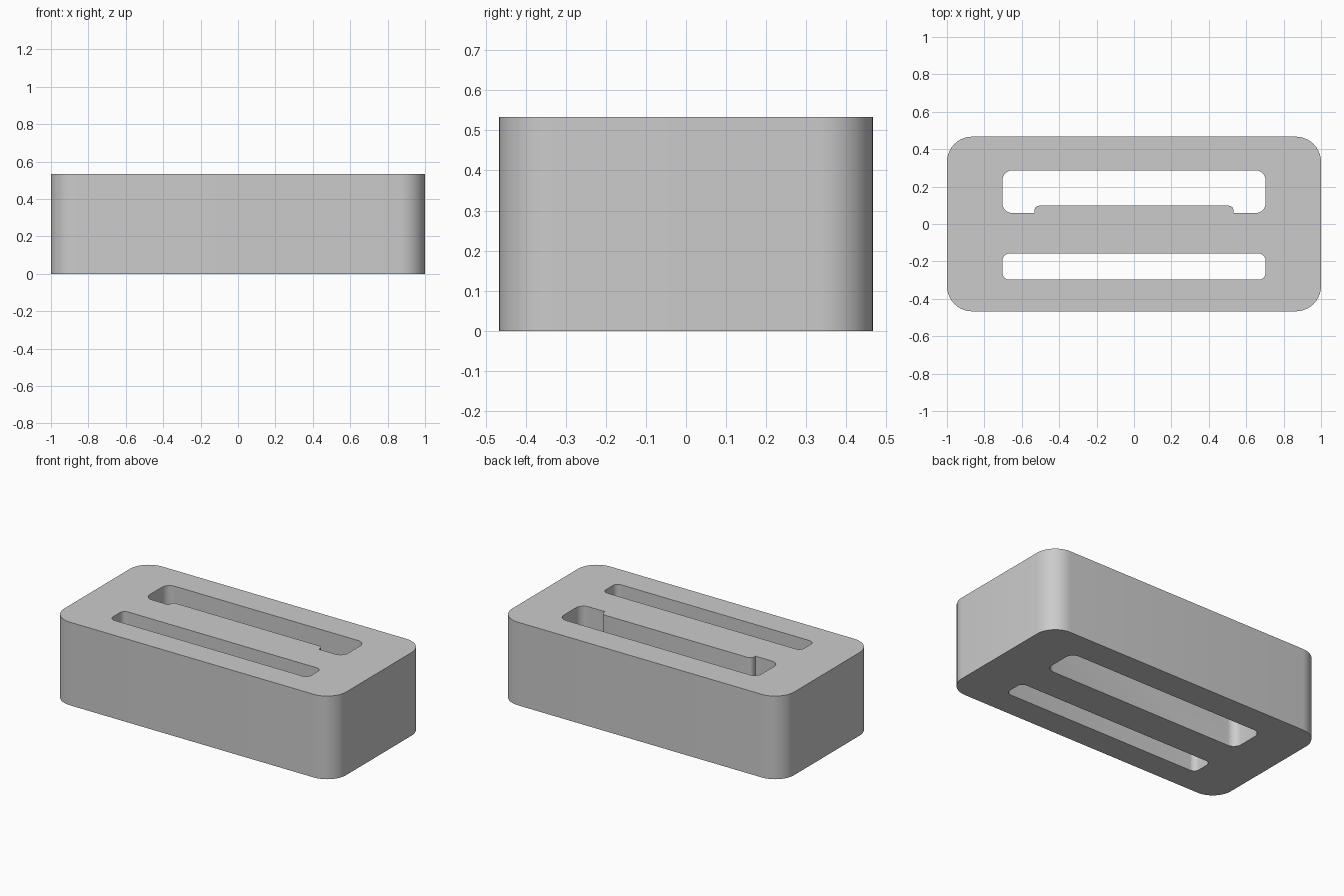
import bpy
import bmesh
import math

default_cube = bpy.data.objects.get("Cube")
if default_cube:
    bpy.data.objects.remove(default_cube, do_unlink=True)

HEIGHT = 0.533

grey = bpy.data.materials.new("plain grey")
grey.use_nodes = True
grey.diffuse_color = (0.6, 0.6, 0.6, 1)
grey.node_tree.nodes["Principled BSDF"].inputs["Base Color"].default_value = (0.6, 0.6, 0.6, 1)


def rounded_block(name, half_x, y0, y1, z0, z1, radius, segments=8):
    """Upright prism with a rounded rectangle as its outline."""
    bm = bmesh.new()
    outline = []
    corners = ((half_x, y1), (-half_x, y1), (-half_x, y0), (half_x, y0))
    for quarter, (cx, cy) in enumerate(corners):
        cx -= math.copysign(radius, cx)
        cy += radius if cy == y0 else -radius
        for i in range(segments + 1):
            a = (quarter + i / segments) * math.pi / 2
            outline.append(bm.verts.new((cx + radius * math.cos(a),
                                         cy + radius * math.sin(a), z0)))
    base = bm.faces.new(outline)
    top = bmesh.ops.extrude_face_region(bm, geom=[base])
    moved = [g for g in top["geom"] if isinstance(g, bmesh.types.BMVert)]
    bmesh.ops.translate(bm, verts=moved, vec=(0, 0, z1 - z0))
    bmesh.ops.recalc_face_normals(bm, faces=bm.faces)
    mesh = bpy.data.meshes.new(name)
    bm.to_mesh(mesh)
    bm.free()
    mesh.materials.append(grey)
    obj = bpy.data.objects.new(name, mesh)
    bpy.context.collection.objects.link(obj)
    return obj


def subtract(target, cutter):
    """Cut one block out of another and discard the cutter."""
    cutter.hide_render = True
    mod = target.modifiers.new("cut", 'BOOLEAN')
    mod.operation = 'DIFFERENCE'
    mod.solver = 'EXACT'
    mod.object = cutter
    bpy.context.view_layer.objects.active = target
    bpy.ops.object.modifier_apply(modifier=mod.name)
    bpy.data.objects.remove(cutter, do_unlink=True)


# Main body
body = rounded_block("buckle_body", 1.0, -0.467, 0.467, 0, HEIGHT, 0.135, 10)

# Rear slot, keeping a raised tab on the upper half of its inner wall
rear_slot = rounded_block("rear_slot_cutter", 0.703, 0.058, 0.287, -0.1, HEIGHT + 0.1, 0.053)
tab = rounded_block("inner_tab", 0.533, -0.1, 0.098, HEIGHT / 2, HEIGHT + 0.3, 0.027, 6)
subtract(rear_slot, tab)
subtract(body, rear_slot)

# Narrow front slot
front_slot = rounded_block("front_slot_cutter", 0.703, -0.298, -0.158, -0.1, HEIGHT + 0.1, 0.036)
subtract(body, front_slot)

# Smooth rounded corners, crisp rims
bpy.ops.object.select_all(action='DESELECT')
body.select_set(True)
bpy.context.view_layer.objects.active = body
bpy.ops.object.shade_smooth_by_angle(angle=math.radians(30))
